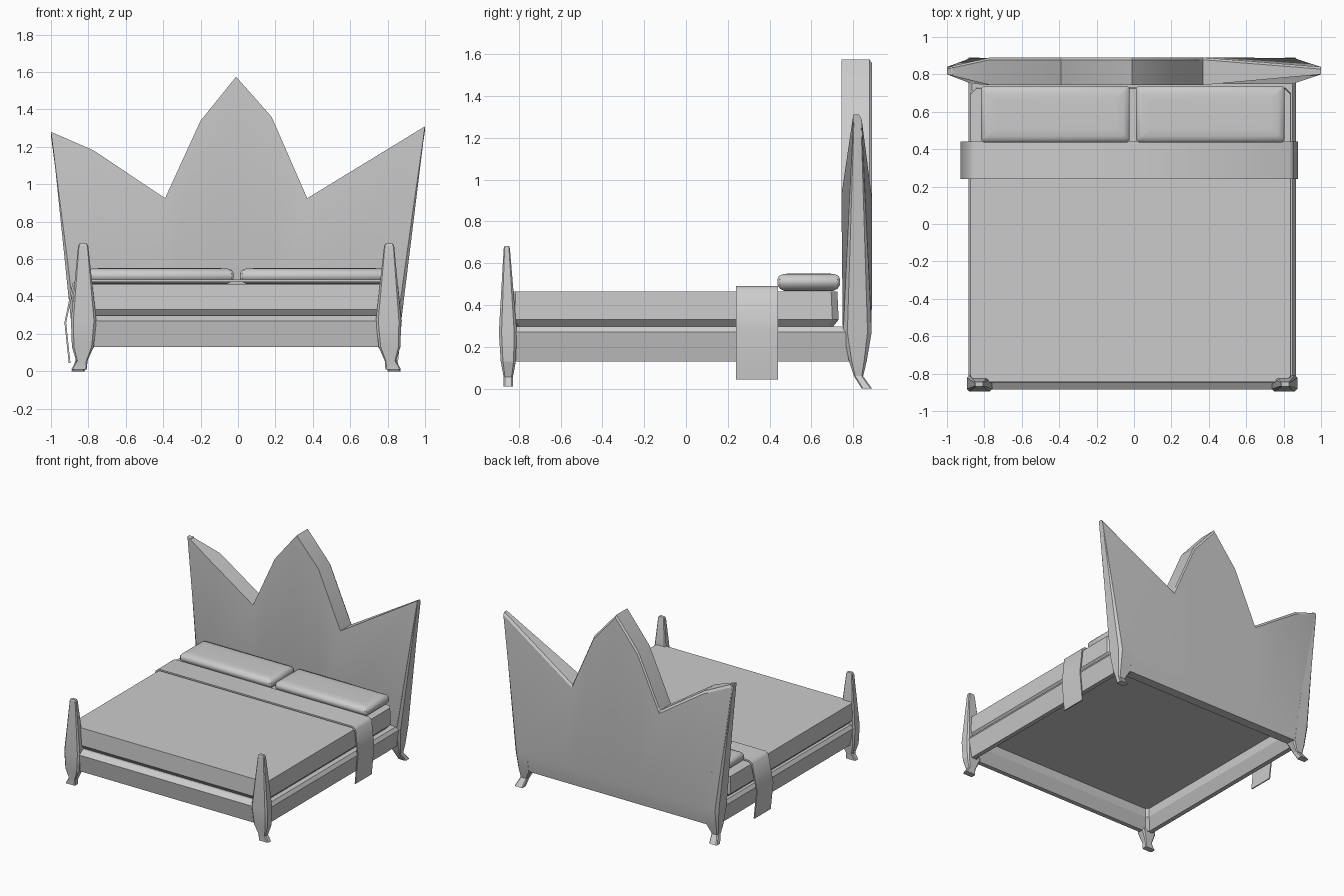
import bpy
import bmesh
from math import radians

cube = bpy.data.objects.get("Cube")
if cube:
    bpy.data.objects.remove(cube, do_unlink=True)

grey = bpy.data.materials.new("plain grey")
grey.use_nodes = True
GREY = (0.6, 0.6, 0.6, 1)
grey.diffuse_color = GREY
grey.node_tree.nodes["Principled BSDF"].inputs["Base Color"].default_value = GREY

MID = -0.01  # centre line of the bed frame


def loft(name, rings, cyclic=False, angle=30):
    """Skin a row of point rings into one closed object."""
    bm = bmesh.new()
    rows = [[bm.verts.new(p) for p in ring] for ring in rings]
    n = len(rows[0])
    pairs = list(zip(rows, rows[1:]))
    if cyclic:
        pairs.append((rows[-1], rows[0]))
    for a, b in pairs:
        for i in range(n):
            j = (i + 1) % n
            bm.faces.new((a[i], a[j], b[j], b[i]))
    if not cyclic:
        bm.faces.new(rows[0])
        bm.faces.new(rows[-1])
    bmesh.ops.recalc_face_normals(bm, faces=bm.faces)
    mesh = bpy.data.meshes.new(name)
    bm.to_mesh(mesh)
    bm.free()
    obj = bpy.data.objects.new(name, mesh)
    bpy.context.collection.objects.link(obj)
    mesh.materials.append(grey)
    bpy.ops.object.select_all(action="DESELECT")
    obj.select_set(True)
    bpy.context.view_layer.objects.active = obj
    bpy.ops.object.shade_smooth_by_angle(angle=radians(angle))


def rect(z, cx, cy, hx, hy, cut):
    """Rectangle ring at height z with cut corners."""
    pts = []
    for sx, sy in ((1, 1), (-1, 1), (-1, -1), (1, -1)):
        a = (cx + sx * hx, cy + sy * (hy - cut), z)
        b = (cx + sx * (hx - cut), cy + sy * hy, z)
        pts += [a, b] if sx == sy else [b, a]
    return pts


# Crown-shaped headboard: x and height of each column along the top edge
top_edge = [(-1, 1.28), (-0.77, 1.18), (-0.39, 0.925), (-0.2, 1.34),
            (-0.01, 1.575), (0.18, 1.36), (0.37, 0.925), (1, 1.31)]
columns = []
for x, z in top_edge:
    tip = abs(x) == 1
    side = 1 if x > 0 else -1
    waist = MID + 0.86 * side if tip else x
    foot = MID + 0.83 * side if tip else x
    front, back = (0.8, 0.84) if tip else (0.743, 0.89)
    columns.append([(foot, 0.79, 0.13), (waist, 0.75, 0.27), (x, front, z),
                    (x, back - 0.012, z), (x, back, z - 0.02),
                    (waist, 0.888, 0.27), (foot, 0.863, 0.13)])
loft("headboard", columns, angle=20)

# Posts with legs: z, x centre, half width, y centre, half depth
front_rows = [(0.01, 0.84, 0.042, -0.85, 0.022), (0.055, 0.825, 0.03, -0.85, 0.022),
              (0.13, 0.82, 0.058, -0.85, 0.036), (0.27, 0.815, 0.068, -0.852, 0.043),
              (0.67, 0.818, 0.027, -0.857, 0.015), (0.682, 0.818, 0.02, -0.857, 0.011)]
back_rows = [(0, 0.845, 0.035, 0.865, 0.025), (0.06, 0.83, 0.028, 0.825, 0.022),
             (0.13, 0.815, 0.055, 0.822, 0.042), (0.27, 0.817, 0.066, 0.82, 0.068)]
for side, label in ((1, "left"), (-1, "right")):
    tip_x = 0.983 - MID * side
    back_post = back_rows + [(1.27, tip_x, 0.013, 0.82, 0.021)]
    for kind, rows in (("front_post", front_rows), ("back_post", back_post)):
        loft(f"{kind}_{label}", [rect(z, MID + side * x, y, hx, hy, min(hx, hy) * 0.3)
                                 for z, x, hx, y, hy in rows], angle=15)

# Rail frame with leaning outer faces, sloped top and a thickening inner side
rail = [(0.13, 0.845, 0.86), (0.27, 0.875, 0.886), (0.297, 0.857, 0.845),
        (0.297, 0.77, 0.78), (0.215, 0.77, 0.78), (0.13, 0.81, 0.825)]
loft("rail_frame", [rect(z, MID, 0, hx, hy, 0.02) for z, hx, hy in rail],
     cyclic=True, angle=15)
loft("base_panel", [rect(z, MID, 0, 0.78, 0.79, 0.01) for z in (0.283, 0.295)])

# Mattress, narrower at its underside
loft("mattress", [rect(z, MID - 0.008, -0.06, hx, hy, 0.03)
                  for z, hx, hy in ((0.292, 0.82, 0.76), (0.33, 0.857, 0.79),
                                    (0.465, 0.855, 0.784))], angle=15)

# Pillows with rounded rims: height and inset of each ring
rim = [(0.467, 0.035), (0.478, 0.012), (0.497, 0), (0.525, 0),
       (0.541, 0.01), (0.549, 0.032), (0.551, 0.07)]
for x, label in ((0.408, "left"), (-0.42, "right")):
    loft(f"pillow_{label}", [rect(z, x, 0.587, 0.397 - inset, 0.15 - inset, 0.012)
                             for z, inset in rim], angle=40)

# Folded throw draped over both sides
path = [(-0.905, 0.045), (-0.928, 0.26), (-0.885, 0.47), (-0.86, 0.49),
        (0.83, 0.49), (0.855, 0.47), (0.876, 0.27), (0.855, 0.045)]
inner = [(x * 0.99, z - (0.012 if z > 0.4 else 0)) for x, z in path]
loft("throw_blanket", [[(x, y, z) for x, z in path + inner[::-1]]
                       for y in (0.24, 0.44)], angle=50)
